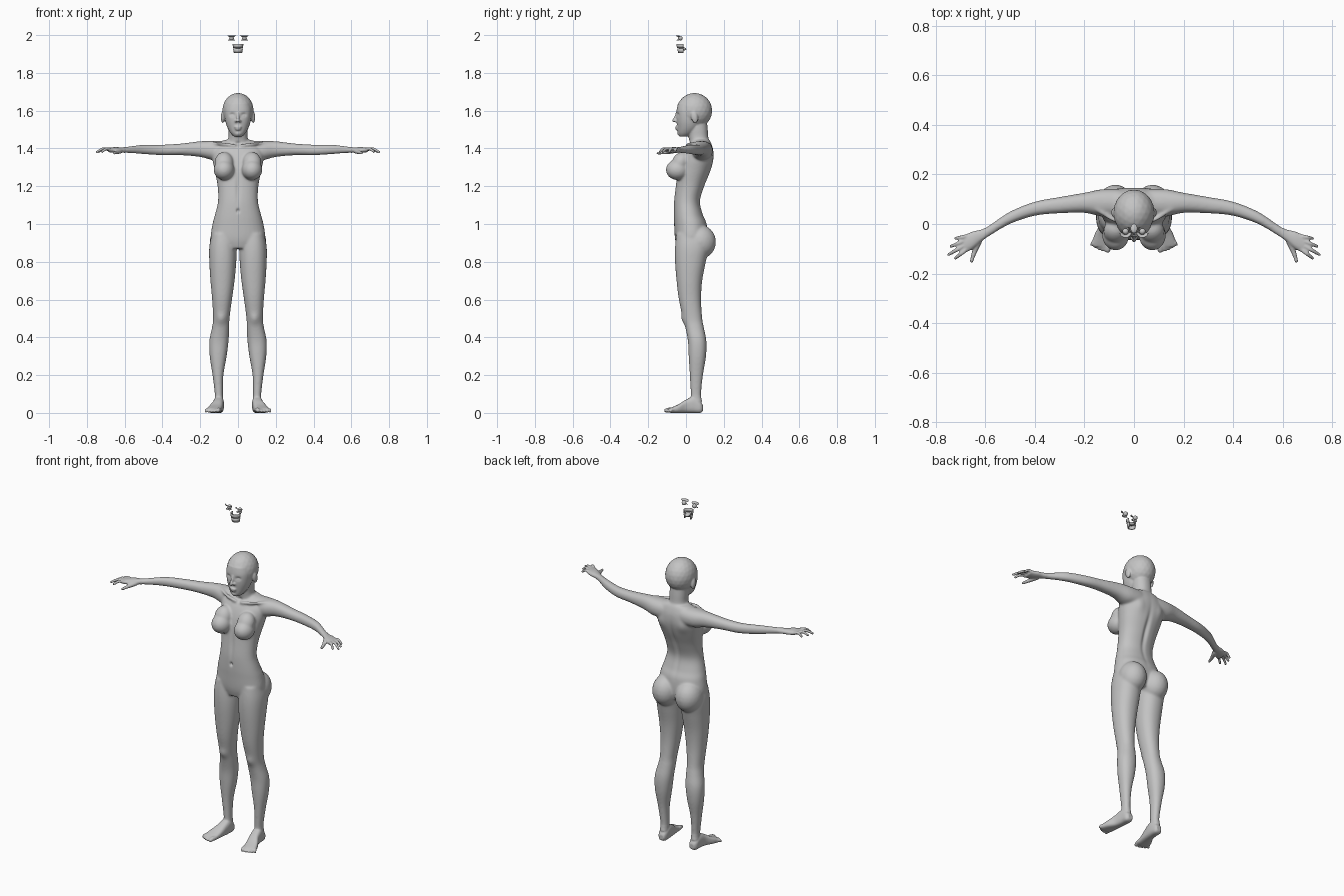
import bpy, bmesh, math
from mathutils import Vector, Matrix

cube = bpy.data.objects.get("Cube")
if cube:
    bpy.data.objects.remove(cube, do_unlink=True)

GREY = (0.55, 0.55, 0.55, 1)
grey = bpy.data.materials.new("plain grey")
grey.use_nodes = True
grey.diffuse_color = GREY
grey.node_tree.nodes["Principled BSDF"].inputs["Base Color"].default_value = GREY


def make_object(name, bm):
    bmesh.ops.recalc_face_normals(bm, faces=bm.faces)
    for face in bm.faces:
        face.smooth = True
    mesh = bpy.data.meshes.new(name)
    bm.to_mesh(mesh)
    bm.free()
    mesh.materials.append(grey)
    obj = bpy.data.objects.new(name, mesh)
    bpy.context.scene.collection.objects.link(obj)
    return obj


def bake_modifiers(obj):
    bpy.context.view_layer.update()
    graph = bpy.context.evaluated_depsgraph_get()
    mesh = bpy.data.meshes.new_from_object(obj.evaluated_get(graph))
    obj.modifiers.clear()
    obj.data = mesh
    if not mesh.materials:
        mesh.materials.append(grey)


def spline(rows, steps=5):
    """Smoothly interpolate between rows of section values."""
    rows = [Vector(r) for r in rows]
    out = []
    for i in range(len(rows) - 1):
        a, b = rows[i], rows[i + 1]
        before, after = rows[max(i - 1, 0)], rows[min(i + 2, len(rows) - 1)]
        for s in range(steps):
            t = s / steps
            m0, m1 = (b - before) / 2, (after - a) / 2
            h = t * t * (3 - 2 * t)
            out.append(a * (1 - h) + b * h + m0 * t * (1 - t) ** 2 - m1 * t * t * (1 - t))
    return out + [rows[-1]]


def loft(bm, axis, rows, side=1, power=2.2, count=32):
    """Rows are (position along axis, a low, a high, b low, b high)."""
    rings = []
    for t, a0, a1, b0, b1 in spline(rows):
        ring = []
        for k in range(count):
            ang = math.tau * k / count
            c, s = math.cos(ang), math.sin(ang)
            a = (a0 + a1) / 2 + (a1 - a0) / 2 * math.copysign(abs(c) ** (2 / power), c)
            b = (b0 + b1) / 2 + (b1 - b0) / 2 * math.copysign(abs(s) ** (2 / power), s)
            x, y, z = {"x": (t, a, b), "y": (a, t, b), "z": (a, b, t)}[axis]
            ring.append(bm.verts.new((x * side, y, z)))
        rings.append(ring)
    for low, high in zip(rings, rings[1:]):
        for k in range(count):
            n = (k + 1) % count
            bm.faces.new((low[k], low[n], high[n], high[k]))
    bm.faces.new(rings[0])
    bm.faces.new(rings[-1])


def blob(bm, centre, radii, side=1, tilt=0, detail=3):
    x, y, z = centre
    place = Matrix.Translation((x * side, y, z)) @ Matrix.Rotation(tilt, 4, "X")
    bmesh.ops.create_icosphere(bm, subdivisions=detail, radius=1,
                               matrix=place @ Matrix.Diagonal((*radii, 1)))


def chain(bm, points, side=1):
    """Tapered rounded limb through (x, y, z, radius) points."""
    for x, y, z, r in spline(points, 10):
        blob(bm, (x, y, z), (r, r, r), side, detail=2)


body = bmesh.new()

# torso, neck, face and skull
loft(body, "z", [(z, -w, w, f, b) for z, w, f, b in (
    (.87, .10, -.045, .10), (.92, .143, -.058, .115), (1.0, .135, -.063, .11),
    (1.05, .122, -.065, .09), (1.12, .106, -.064, .075), (1.2, .108, -.055, .098),
    (1.28, .123, -.045, .13), (1.34, .135, -.03, .145), (1.39, .135, -.008, .145),
    (1.425, .11, .02, .135), (1.445, .07, .04, .125))])
loft(body, "z", [(z, -w, w, f, b) for z, w, f, b in (
    (1.36, .065, .02, .13), (1.42, .06, .02, .125), (1.46, .05, .014, .118),
    (1.5, .05, .01, .115), (1.55, .05, .01, .11))])
loft(body, "z", [(z, -w, w, f, b) for z, w, f, b in (
    (1.463, .02, -.035, .01), (1.48, .038, -.042, .04), (1.51, .056, -.046, .07),
    (1.55, .068, -.05, .08), (1.6, .072, -.05, .08), (1.64, .066, -.042, .1))])
blob(body, (0, .045, 1.6), (.083, .094, .094))

# nose, lips and chin
chain(body, [(0, -.047, 1.59, .007), (0, -.057, 1.565, .007), (0, -.066, 1.547, .009)])
blob(body, (0, -.049, 1.513), (.019, .009, .006))
blob(body, (0, -.047, 1.502), (.016, .009, .006))
blob(body, (0, -.028, 1.48), (.02, .018, .016))

for side in (1, -1):
    # head and chest details
    blob(body, (.01, -.054, 1.545), (.007, .009, .007), side)
    blob(body, (.081, .045, 1.565), (.01, .018, .032), side, tilt=.2)
    chain(body, [(.018, .005, 1.415, .009), (.08, .016, 1.424, .009), (.15, .06, 1.43, .009)], side)
    blob(body, (.074, -.045, 1.287), (.055, .062, .055), side)
    blob(body, (.074, -.03, 1.325), (.05, .045, .06), side, tilt=-.5)
    blob(body, (.075, .075, .905), (.075, .084, .09), side)

    # leg
    loft(body, "z", [
        (.06, .078, .125, .025, .085), (.1, .08, .123, .025, .08), (.2, .077, .135, .02, .09),
        (.3, .06, .15, .014, .106), (.38, .05, .152, .01, .108), (.45, .046, .138, -.003, .095),
        (.5, .045, .132, -.016, .086), (.6, .032, .137, -.038, .08), (.7, .018, .146, -.05, .086),
        (.8, .009, .152, -.058, .105), (.88, .008, .152, -.058, .12), (.95, .02, .138, -.05, .1)], side)

    # foot with toes
    loft(body, "y", [
        (.09, .085, .115, .01, .04), (.075, .077, .126, 0, .06), (.04, .074, .13, 0, .085),
        (0, .078, .137, 0, .07), (-.04, .084, .158, 0, .045), (-.075, .09, .168, 0, .03),
        (-.09, .094, .166, .002, .024)], side, power=2.8)
    for i in range(5):
        r = .0125 if i == 0 else .0088 - .0004 * i
        x = .103 + .0155 * i + (.003 if i else 0)
        tip = -.112 + .0022 * i * i * .5 + .002 * i
        chain(body, [(x - .004, -.07, .016, r), (x, (tip - .07) / 2, .016, r),
                     (x + .003, tip + r * .5, r, r * .9)], side)

    # arm down to the palm
    loft(body, "x", [
        (.06, .03, .14, 1.345, 1.44), (.13, .03, .14, 1.338, 1.44), (.2, .045, .126, 1.355, 1.438),
        (.3, .043, .109, 1.364, 1.426), (.4, .033, .09, 1.364, 1.42), (.5, 0, .05, 1.37, 1.42),
        (.58, -.047, -.003, 1.376, 1.41), (.615, -.07, -.022, 1.377, 1.406),
        (.65, -.1, -.03, 1.376, 1.407), (.685, -.118, -.045, 1.38, 1.404)], side)

    # fingers and thumb
    for (bx, by), (tx, ty) in (((.675, -.05), (.72, -.058)), ((.682, -.067), (.738, -.09)),
                               ((.682, -.085), (.747, -.123)), ((.675, -.102), (.72, -.138))):
        chain(body, [(bx, by, 1.394, .0095), ((bx + tx) / 2, (by + ty) / 2, 1.398, .0085),
                     (tx, ty, 1.382, .0068)], side)
    chain(body, [(.625, -.07, 1.385, .013), (.643, -.112, 1.379, .0105),
                 (.655, -.15, 1.375, .0075)], side)

# fuse all parts into one skin
figure = make_object("figure_body", body)
remesh = figure.modifiers.new("fuse", "REMESH")
remesh.mode = "VOXEL"
remesh.voxel_size = .0045
bake_modifiers(figure)

# soften the joins, but keep face, hands and feet crisp
broad = figure.vertex_groups.new(name="broad_forms")
broad.add([v.index for v in figure.data.vertices
           if abs(v.co.x) < .6 and .09 < v.co.z < 1.46], 1, "REPLACE")
for group, repeats in (("", 3), ("broad_forms", 22)):
    soften = figure.modifiers.new("soften", "SMOOTH")
    soften.factor = .5
    soften.iterations = repeats
    soften.vertex_group = group
bake_modifiers(figure)


def sculpt(centre, radii, push):
    """Push the skin softly inside an ellipsoid, on both sides."""
    push = Vector(push)
    for v in figure.data.vertices:
        d = ((abs(v.co.x) - centre[0]) / radii[0]) ** 2
        if d < 4:
            d += ((v.co.y - centre[1]) / radii[1]) ** 2 + ((v.co.z - centre[2]) / radii[2]) ** 2
            if d < 4:
                v.co += push * math.exp(-d * 1.5)


sculpt((.031, -.045, 1.578), (.016, .025, .012), (0, .009, 0))     # eye sockets
sculpt((.031, -.04, 1.575), (.009, .02, .006), (0, -.005, 0))      # eyelids
sculpt((.088, .045, 1.568), (.012, .009, .018), (0, .004, 0))      # ear hollows
sculpt((0, -.065, 1.07), (.009, .02, .012), (0, .012, 0))          # navel
sculpt((0, -.06, 1.19), (.014, .03, .1), (0, .006, 0))             # front midline
sculpt((0, .11, 1.2), (.016, .06, .16), (0, -.011, 0))             # spine
sculpt((0, .02, 1.425), (.015, .03, .014), (0, .007, 0))           # throat notch
sculpt((.075, .14, 1.33), (.04, .04, .05), (0, .008, 0))           # shoulder blades
sculpt((.088, -.012, .5), (.03, .03, .035), (0, -.008, 0))         # kneecaps
for poly in figure.data.polygons:
    poly.use_smooth = True


def arch(bm, centre, inner, outer, reach, side=1, count=14):
    """Curved strip facing forward; inner and outer are (radius, height)."""
    strips = []
    for k in range(count + 1):
        ang = reach * (2 * k / count - 1)
        strips.append([bm.verts.new((side * centre[0] + math.sin(ang) * r,
                                     centre[1] - math.cos(ang) * r, centre[2] + h))
                       for r, h in (inner, outer)])
    for a, b in zip(strips, strips[1:]):
        bm.faces.new((a[0], a[1], b[1], b[0]))


# separate eyeballs, lashes, teeth and tongue above the head
eyes, lashes, teeth, tongue = (bmesh.new() for _ in range(4))
for side in (1, -1):
    blob(eyes, (.034, -.03, 1.984), (.0125, .0125, .0125), side)
    arch(lashes, (.034, -.03, 1.986), (.013, .005), (.025, .013), 1.3, side)
    arch(lashes, (.034, -.03, 1.982), (.013, -.004), (.02, -.009), 1.2, side)
arch(teeth, (0, -.022, 1.93), (.021, .003), (.024, .024), 1.9)
arch(teeth, (0, -.02, 1.93), (.017, -.024), (.021, 0), 1.9)
blob(tongue, (0, -.018, 1.929), (.014, .02, .009), tilt=-.2)
make_object("eyeballs", eyes)
make_object("tongue", tongue)
for name, bm, thick in (("eyelashes", lashes, .001), ("teeth", teeth, .005)):
    strip = make_object(name, bm)
    strip.modifiers.new("thickness", "SOLIDIFY").thickness = thick
